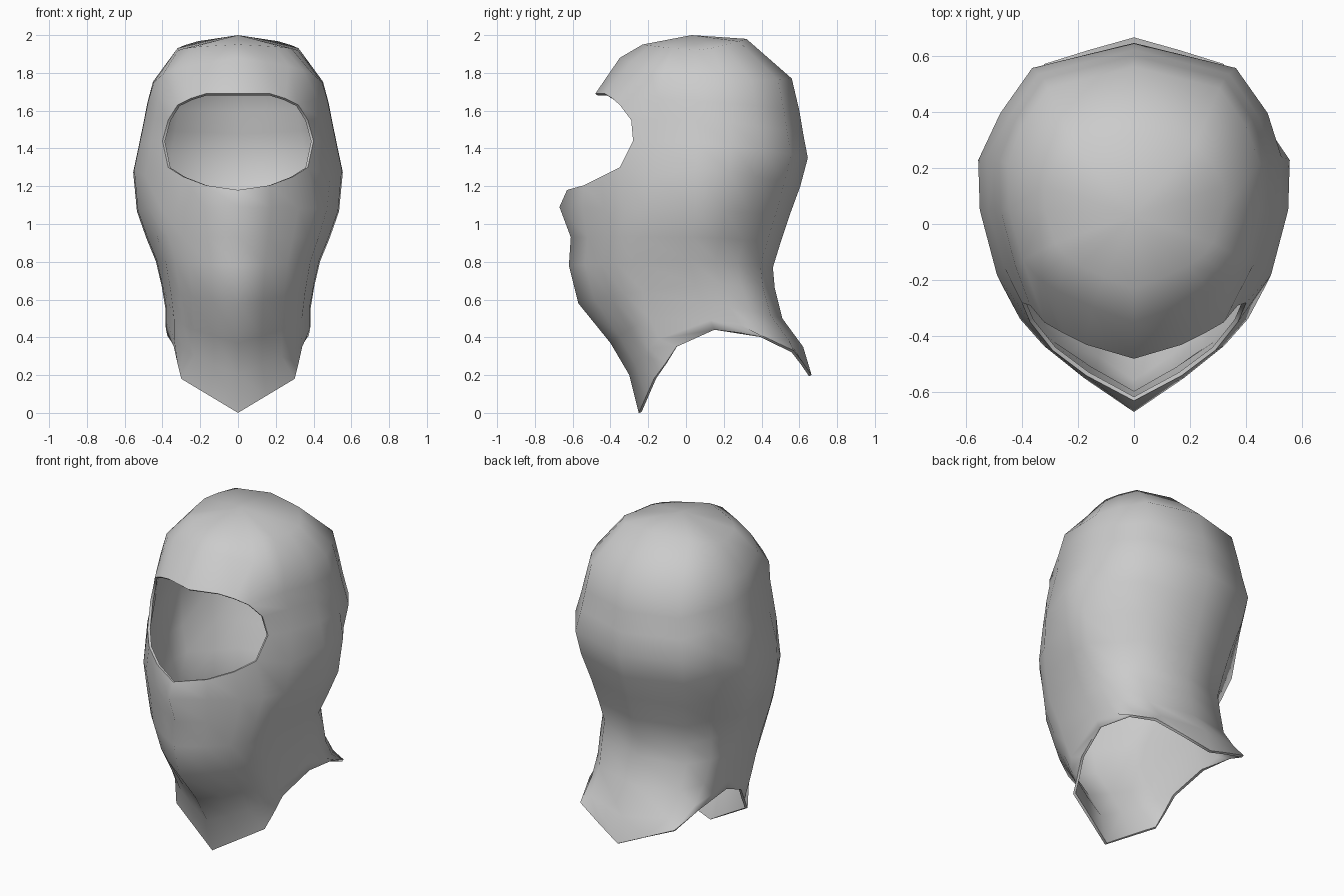
import bpy
import bmesh
import math

cube = bpy.data.objects.get("Cube")
if cube:
    bpy.data.objects.remove(cube, do_unlink=True)

# Half cross-section: (share of half width, share of depth), front to back
COLUMNS = [(0, -1), (.33, -.82), (.6, -.65), (.76, -.51), (.88, -.34),
           (.99, 0), (1, .32), (.84, .58), (.64, .85), (0, 1)]
LAST = len(COLUMNS) - 1
COUNT = 2 * LAST

# Rings, top to bottom: z front, z side, z back, y front, y back,
# half width, y middle, front roundness, back corner fullness
CROWN_RINGS = [
    (1.95, 1.92, 1.98, -.23, .32, .32, .05, .8, 1.05),
    (1.88, 1.75, 1.77, -.35, .56, .45, .05, .75, 1.06)]
EYE_RINGS = [
    (1.69, 1.65, 1.60, -.48, .60, .48, .05, .9, 1.05),
    (1.57, 1.55, 1.48, -.50, .62, .50, .05, 1, 1.06),
    (1.44, 1.43, 1.35, -.55, .645, .525, .05, 1, 1.08),
    (1.18, 1.29, 1.20, -.63, .605, .555, .05, 1, .98)]
JAW_RINGS = [
    (1.09, 1.07, 1.05, -.67, .55, .535, .05, .92, .91),
    (.93, .93, .90, -.61, .50, .485, .03, .75, .94),
    (.78, .81, .77, -.62, .46, .435, .02, .72, 1),
    (.58, .68, .66, -.57, .47, .405, .05, .75, 1.1)]
COLLAR_RINGS = [
    (.37, .57, .50, -.40, .51, .385, .1, .5, 1.12),
    (.20, .49, .35, -.30, .62, .385, .13, .42, 1.08)]
RINGS = CROWN_RINGS + EYE_RINGS + JAW_RINGS + COLLAR_RINGS
EYE_TOP = len(CROWN_RINGS)
EYE_BOTTOM = EYE_TOP + len(EYE_RINGS) - 1
EYE_SIDE = 3

# Rim of the eye opening, keyed by ring below the brow and column
EYE_RIM = {
    (0, 0): (0, -.48, 1.69), (0, 1): (.17, -.43, 1.69),
    (0, 2): (.25, -.39, 1.665), (0, 3): (.32, -.35, 1.63),
    (1, 3): (.37, -.29, 1.55), (2, 3): (.40, -.28, 1.44),
    (3, 3): (.37, -.35, 1.30), (3, 2): (.29, -.45, 1.25),
    (3, 1): (.17, -.54, 1.205), (3, 0): (0, -.63, 1.18)}

# Pointed hem, front to back
HEM = [(0, -.25, 0), (.15, -.21, .09), (.3, -.17, .18), (.32, -.11, .26),
       (.34, -.05, .35), (.38, .15, .44), (.375, .4, .41), (.32, .57, .33),
       (.16, .62, .265), (0, .665, .2)]


def ring_point(row, half):
    """Point of one ring on the positive side."""
    if (row - EYE_TOP, half) in EYE_RIM:
        return EYE_RIM[row - EYE_TOP, half]
    (z_front, z_side, z_back, y_front, y_back,
     width, middle, power, fullness) = RINGS[row]
    u, v = COLUMNS[half]
    if v < 0:
        y = middle + (y_front - middle) * abs(v) ** power
        z = z_side + (z_front - z_side) * abs(v)
    else:
        y = middle + (y_back - middle) * v
        z = z_side + (z_back - z_side) * v ** 1.5
    if v > .5:
        u *= fullness
    return (u * width, y, z)


def full_ring(half_points):
    """Vertices of a closed ring, mirrored past the back centre."""
    mirrored = [(-x, y, z) for x, y, z in half_points[LAST - 1:0:-1]]
    return [bm.verts.new(p) for p in half_points + mirrored]


def in_eye_opening(row, column):
    half = min(column, COUNT - 1 - column)
    return EYE_TOP <= row < EYE_BOTTOM and half < EYE_SIDE


# Hood shell
bm = bmesh.new()
crown = bm.verts.new((0, .03, 2))
grid = [full_ring([ring_point(r, h) for h in range(LAST + 1)])
        for r in range(len(RINGS))]
grid.append(full_ring(HEM))
for c in range(COUNT):
    n = (c + 1) % COUNT
    bm.faces.new((crown, grid[0][c], grid[0][n]))
    for r in range(len(RINGS)):
        if not in_eye_opening(r, c):
            bm.faces.new((grid[r][c], grid[r + 1][c],
                          grid[r + 1][n], grid[r][n]))
loose = [v for v in bm.verts if not v.link_faces]
bmesh.ops.delete(bm, geom=loose, context='VERTS')
mesh = bpy.data.meshes.new("hood")
bm.to_mesh(mesh)
bm.free()
hood = bpy.data.objects.new("hood", mesh)
bpy.context.collection.objects.link(hood)

# Cloth colour
cloth = bpy.data.materials.new("grey cloth")
cloth.use_nodes = True
grey = (.6, .6, .6, 1)
cloth.diffuse_color = grey
for node in cloth.node_tree.nodes:
    if node.type == 'BSDF_PRINCIPLED':
        node.inputs["Base Color"].default_value = grey
mesh.materials.append(cloth)

# Cloth thickness, then smooth shading with crisp rims
bpy.ops.object.select_all(action='DESELECT')
hood.select_set(True)
bpy.context.view_layer.objects.active = hood
thickness = hood.modifiers.new("cloth thickness", 'SOLIDIFY')
thickness.thickness = .015
thickness.offset = -1
bpy.ops.object.modifier_apply(modifier=thickness.name)
bpy.ops.object.shade_smooth_by_angle(angle=math.radians(80))
